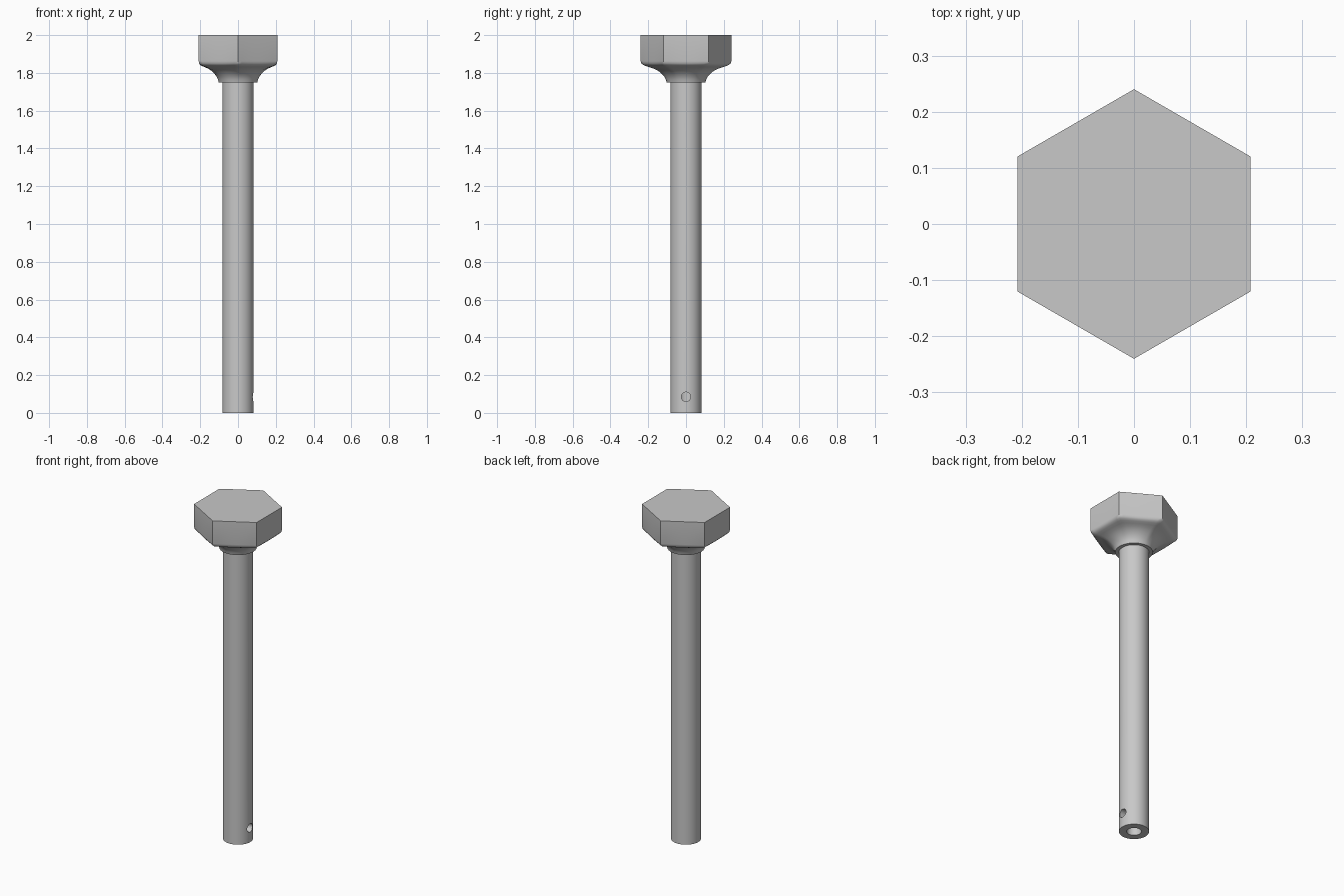
import bpy, bmesh, math

cube = bpy.data.objects.get("Cube")
if cube:
    bpy.data.objects.remove(cube, do_unlink=True)

steel = bpy.data.materials.new("grey steel")
steel.use_nodes = True
GREY = (0.58, 0.58, 0.58, 1)
steel.diffuse_color = GREY
steel.node_tree.nodes["Principled BSDF"].inputs["Base Color"].default_value = GREY


def smooth(obj, angle):
    bpy.ops.object.select_all(action='DESELECT')
    obj.select_set(True)
    bpy.context.view_layer.objects.active = obj
    bpy.ops.object.shade_smooth_by_angle(angle=math.radians(angle))


def cylinder(name, radius, depth, location, rotation=(0, 0, 0)):
    bpy.ops.mesh.primitive_cylinder_add(vertices=64, radius=radius, depth=depth,
                                        location=location, rotation=rotation)
    obj = bpy.context.object
    obj.name = name
    obj.data.materials.append(steel)
    return obj


def cut(obj, cutter):
    mod = obj.modifiers.new("cut", 'BOOLEAN')
    mod.operation = 'DIFFERENCE'
    mod.solver = 'EXACT'
    mod.object = cutter
    cutter.hide_render = True
    bpy.context.view_layer.objects.active = obj
    bpy.ops.object.modifier_apply(modifier=mod.name)
    bpy.data.objects.remove(cutter, do_unlink=True)


# Shaft with a blind bore from below and a small side hole into it
shaft = cylinder("shaft", 0.082, 1.8, (0, 0, 0.9))
cut(shaft, cylinder("bore_cutter", 0.04, 0.5, (0, 0, 0)))
cut(shaft, cylinder("hole_cutter", 0.025, 0.12, (0.08, 0, 0.085), (0, math.pi / 2, 0)))
smooth(shaft, 30)

# Head: hexagon on top, flowing into a round neck.
# Each ring is height, radius at the flats, and how hexagonal it is.
RINGS = [(1.75, 0.102, 0), (1.765, 0.106, 0.05), (1.78, 0.113, 0.1),
         (1.795, 0.124, 0.2), (1.81, 0.139, 0.35), (1.822, 0.157, 0.5),
         (1.83, 0.175, 0.65), (1.836, 0.19, 0.78), (1.842, 0.2, 0.88),
         (1.85, 0.206, 0.95), (1.862, 0.208, 1), (2.0, 0.208, 1)]
SIDES = 72
bm = bmesh.new()
loops = []
for z, flat, hexness in RINGS:
    loop = []
    for i in range(SIDES):
        a = math.tau * i / SIDES
        off = (a + math.pi / 6) % (math.pi / 3) - math.pi / 6
        r = flat * (1 + hexness * (1 / math.cos(off) - 1))
        loop.append(bm.verts.new((r * math.cos(a), r * math.sin(a), z)))
    loops.append(loop)
for low, high in zip(loops, loops[1:]):
    for i in range(SIDES):
        j = (i + 1) % SIDES
        bm.faces.new((low[i], low[j], high[j], high[i]))
bm.faces.new(loops[0][::-1])
bm.faces.new(loops[-1])
mesh = bpy.data.meshes.new("hex_head")
bm.to_mesh(mesh)
bm.free()
mesh.materials.append(steel)
head = bpy.data.objects.new("hex_head", mesh)
bpy.context.collection.objects.link(head)
smooth(head, 50)
